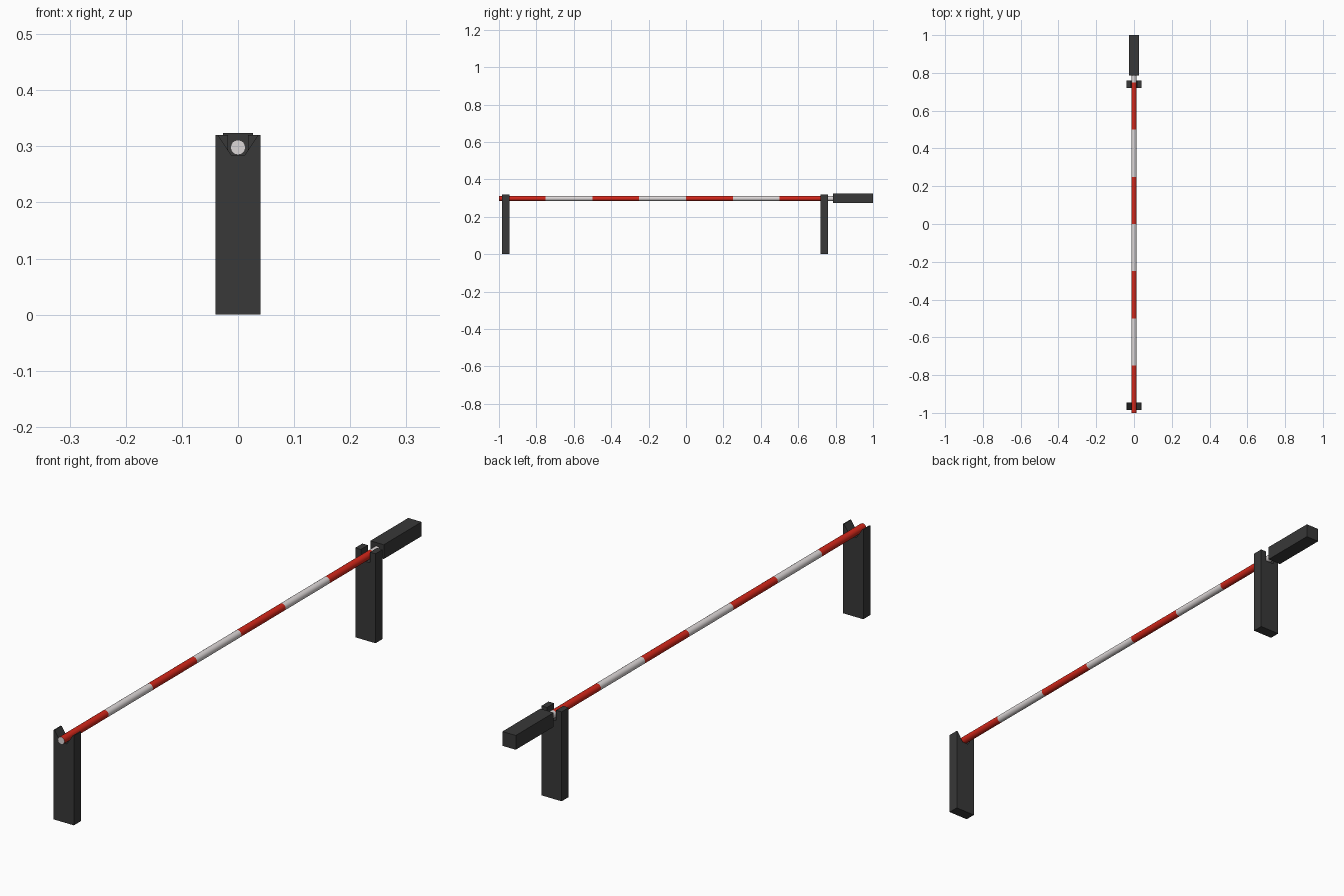
import bpy, bmesh, math

if "Cube" in bpy.data.objects:
    bpy.data.objects.remove(bpy.data.objects["Cube"])

def material(name, rgb):
    m = bpy.data.materials.new(name)
    m.diffuse_color = (*rgb, 1)
    m.use_nodes = True
    m.node_tree.nodes["Principled BSDF"].inputs["Base Color"].default_value = m.diffuse_color
    return m

dark = material("dark_grey", (0.04, 0.04, 0.04))
red = material("red", (0.65, 0.02, 0.01))
white = material("white", (0.72, 0.68, 0.68))

POLE_Z, POLE_R, SIDES = 0.298, 0.0133, 24

def make_object(name, bm, mats):
    bmesh.ops.recalc_face_normals(bm, faces=bm.faces)
    me = bpy.data.meshes.new(name)
    bm.to_mesh(me)
    bm.free()
    for m in mats:
        me.materials.append(m)
    ob = bpy.data.objects.new(name, me)
    bpy.context.collection.objects.link(ob)
    return ob

def post(name, half_profile, y0, y1):
    # mirror the right half of the outline, then extrude it along y
    outline = half_profile + [(-x, z) for x, z in reversed(half_profile)]
    bm = bmesh.new()
    face = bm.faces.new([bm.verts.new((x, y0, z)) for x, z in outline])
    geom = bmesh.ops.extrude_face_region(bm, geom=[face])["geom"]
    verts = [g for g in geom if isinstance(g, bmesh.types.BMVert)]
    bmesh.ops.translate(bm, verts=verts, vec=(0, y1 - y0, 0))
    return make_object(name, bm, [dark])

# front rest with a V notch, rear pivot post with a square slot
post("front_rest_post", [(0.04, 0), (0.04, 0.32), (0.036, 0.32), (0.012, 0.284)],
     -0.985, -0.945)
post("rear_pivot_post", [(0.04, 0), (0.04, 0.32), (0.018, 0.32), (0.018, 0.282)],
     0.72, 0.76)

# striped pole: alternating bands, white end cap
bm = bmesh.new()
stations = [-1 + 0.25 * i for i in range(8)] + [0.82]
rings = []
for y in stations:
    rings.append([bm.verts.new((POLE_R * math.cos(a), y, POLE_Z + POLE_R * math.sin(a)))
                  for a in (2 * math.pi * k / SIDES for k in range(SIDES))])
for i, (a, b) in enumerate(zip(rings, rings[1:])):
    for k in range(SIDES):
        n = (k + 1) % SIDES
        f = bm.faces.new((a[k], a[n], b[n], b[k]))
        f.material_index = i % 2
for ring in (rings[0], rings[-1]):
    bm.faces.new(ring).material_index = 1
pole = make_object("striped_pole", bm, [red, white])
bpy.context.view_layer.objects.active = pole
pole.select_set(True)
bpy.ops.object.shade_smooth_by_angle(angle=math.radians(40))

# counterweight block
bm = bmesh.new()
bmesh.ops.create_cube(bm, size=1)
bmesh.ops.scale(bm, vec=(0.053, 0.214, 0.051), verts=bm.verts)
bmesh.ops.translate(bm, vec=(0, 0.893, POLE_Z), verts=bm.verts)
make_object("counterweight", bm, [dark])
